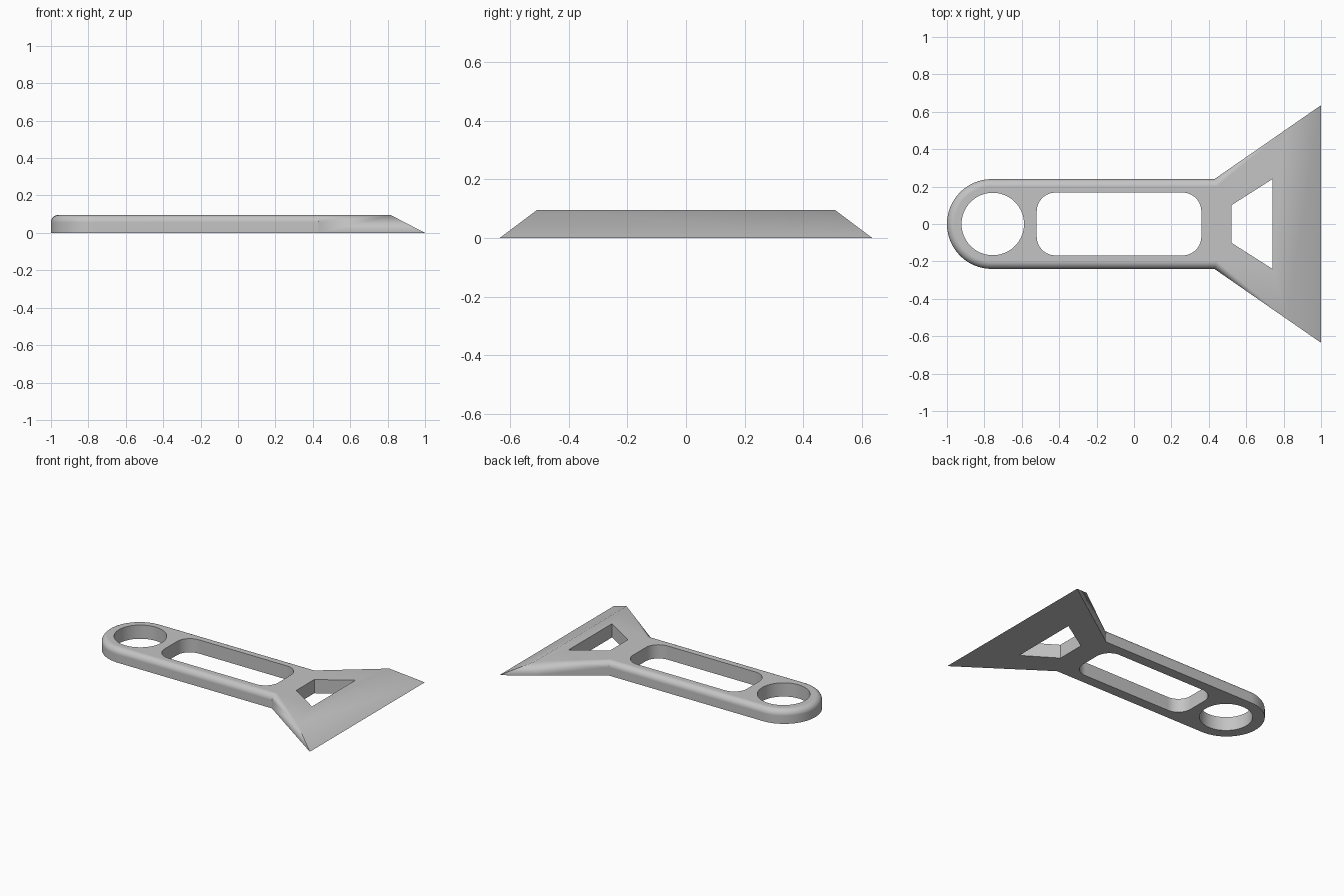
import bpy, bmesh, math
from mathutils import Vector

if "Cube" in bpy.data.objects:
    bpy.data.objects.remove(bpy.data.objects["Cube"])

H = 0.096       # plate thickness
R = 0.24        # half width of the handle
FILLET = 0.04   # rounding of the upper handle edge

grey = bpy.data.materials.new("grey")
grey.diffuse_color = (0.55, 0.55, 0.55, 1)
grey.use_nodes = True
grey.node_tree.nodes["Principled BSDF"].inputs["Base Color"].default_value = grey.diffuse_color


def arc(cx, cy, r, a0, a1, n):
    """Points on an arc, angles in degrees."""
    return [(cx + r * math.cos(math.radians(a0 + (a1 - a0) * i / n)),
             cy + r * math.sin(math.radians(a0 + (a1 - a0) * i / n))) for i in range(n + 1)]


def make_object(name, bm):
    bmesh.ops.recalc_face_normals(bm, faces=bm.faces)
    me = bpy.data.meshes.new(name)
    bm.to_mesh(me)
    bm.free()
    me.materials.append(grey)
    ob = bpy.data.objects.new(name, me)
    bpy.context.collection.objects.link(ob)
    return ob


def prism(name, pts):
    """Tall cutter with the given outline."""
    bm = bmesh.new()
    face = bm.faces.new([bm.verts.new((x, y, -0.1)) for x, y in pts])
    up = bmesh.ops.extrude_face_region(bm, geom=[face])["geom"]
    bmesh.ops.translate(bm, vec=(0, 0, 0.4),
                        verts=[v for v in up if isinstance(v, bmesh.types.BMVert)])
    return make_object(name, bm)


# Outline, counter-clockwise: blade tip, bevel start, neck, round end, mirrored back
side = [(1, 0.635), (0.815, 0.507), (0.43, R)]
outline = side + arc(-0.76, 0, R, 90, 270, 40) + [(x, -y) for x, y in reversed(side)]
n = len(outline)


def inset_dir(i):
    """Mitred inward direction at an outline point."""
    p, c, q = (Vector(outline[k % n]) for k in (i - 1, i, i + 1))
    a, b = (c - p).normalized(), (q - c).normalized()
    na, nb = Vector((-a.y, a.x)), Vector((-b.y, b.x))
    return (na + nb) / (1 + na.dot(nb))


# Scraper body: rings from the base up through the fillet, which fades out along the blade
bm = bmesh.new()
steps = 8
rings = []
for level in range(-1, steps + 1):
    t = max(level, 0) / steps * math.pi / 2
    ring = []
    for i, (x, y) in enumerate(outline):
        r = FILLET * min(1, max(0, (0.815 - x) / (0.815 - 0.43)))
        d = inset_dir(i) * r * (1 - math.cos(t))
        z = 0 if level < 0 or x > 0.99 else H - r * (1 - math.sin(t))
        ring.append(bm.verts.new((x + d.x, y + d.y, z)))
    rings.append(ring)
for lo, hi in zip(rings, rings[1:]):
    for i in range(n - 1):
        bm.faces.new((lo[i], lo[i + 1], hi[i + 1], hi[i]))
top = rings[-1]
bm.faces.new(list(reversed(rings[0])))               # underside
bm.faces.new(top[1:-1])                              # flat top
bm.faces.new((top[0], top[1], top[-2], top[-1]))     # sloped blade edge
bmesh.ops.remove_doubles(bm, verts=bm.verts, dist=1e-5)
body = make_object("scraper_body", bm)

# Openings: hanging hole, grip slot, blade window
c = 0.1
slot = (arc(0.36 - c, 0.168 - c, c, 0, 90, 10) + arc(-0.52 + c, 0.168 - c, c, 90, 180, 10)
        + arc(-0.52 + c, -0.168 + c, c, 180, 270, 10) + arc(0.36 - c, -0.168 + c, c, 270, 360, 10))
cutters = [
    prism("hanging_hole_cutter", arc(-0.755, 0, 0.167, 0, 360, 64)[:-1]),
    prism("grip_slot_cutter", slot),
    prism("blade_window_cutter", [(0.52, -0.1), (0.74, -0.24), (0.74, 0.24), (0.52, 0.1)]),
]
bpy.context.view_layer.objects.active = body
body.select_set(True)
for cutter in cutters:
    mod = body.modifiers.new("opening", 'BOOLEAN')
    mod.operation = 'DIFFERENCE'
    mod.solver = 'EXACT'
    mod.object = cutter
    bpy.ops.object.modifier_apply(modifier=mod.name)
    bpy.data.objects.remove(cutter)

# Smooth shading with crisp rims, flat faces kept flat
bpy.ops.object.shade_smooth_by_angle(angle=math.radians(30))
weighted = body.modifiers.new("weighted_normals", 'WEIGHTED_NORMAL')
weighted.keep_sharp = True
